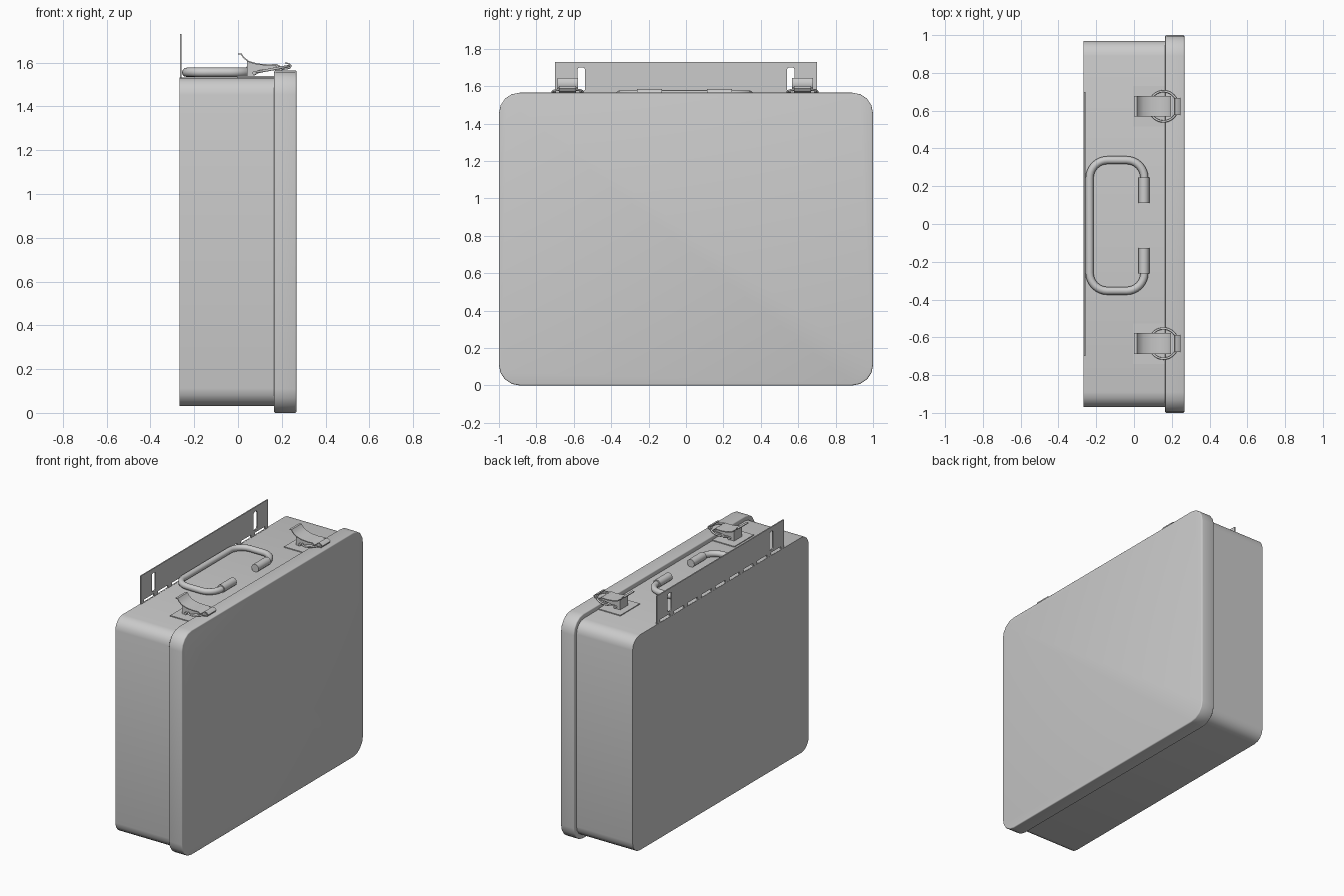
import bpy, bmesh, math
from mathutils import Matrix, Vector

if "Cube" in bpy.data.objects:
    bpy.data.objects.remove(bpy.data.objects["Cube"])

YZ = Matrix(((0, 0, 1, 0), (1, 0, 0, 0), (0, 1, 0, 0), (0, 0, 0, 1)))   # outline in y,z, depth along x
XZ = Matrix(((1, 0, 0, 0), (0, 0, -1, 0), (0, 1, 0, 0), (0, 0, 0, 1)))  # outline in x,z, depth along -y


def add(name, mesh, angle=40):
    mesh.name = name
    mesh.shade_smooth()
    mesh.set_sharp_from_angle(angle=math.radians(angle))
    ob = bpy.data.objects.new(name, mesh)
    bpy.context.collection.objects.link(ob)
    return ob


def rounded(x0, x1, y0, y1, r, seg=4):
    pts = []
    for cx, cy, a0 in ((x1 - r, y1 - r, 0), (x0 + r, y1 - r, 90), (x0 + r, y0 + r, 180), (x1 - r, y0 + r, 270)):
        for i in range(seg + 1):
            a = math.radians(a0 + 90 * i / seg)
            pts.append((cx + r * math.cos(a), cy + r * math.sin(a)))
    return pts


def prism(name, pts, d0, d1, mat, bevel=0):
    bm = bmesh.new()
    lo = [bm.verts.new((x, y, d0)) for x, y in pts]
    hi = [bm.verts.new((x, y, d1)) for x, y in pts]
    caps = [bm.faces.new(lo), bm.faces.new(hi)]
    for i in range(len(pts)):
        j = (i + 1) % len(pts)
        bm.faces.new((lo[i], lo[j], hi[j], hi[i]))
    bmesh.ops.recalc_face_normals(bm, faces=bm.faces[:])
    if bevel:
        edges = [e for f in caps for e in f.edges]
        bmesh.ops.bevel(bm, geom=edges, offset=bevel, segments=3, profile=0.5, affect='EDGES')
    bm.transform(mat)
    me = bpy.data.meshes.new(name)
    bm.to_mesh(me)
    bm.free()
    return add(name, me)


def box(name, x0, x1, y0, y1, z0, z1):
    return prism(name, [(x0, y0), (x1, y0), (x1, y1), (x0, y1)], z0, z1, Matrix())


def curve_mesh(name, splines, cyclic, dims='3D', mat=Matrix(), **settings):
    cu = bpy.data.curves.new(name + "_path", 'CURVE')
    cu.dimensions = dims
    for key, value in settings.items():
        setattr(cu, key, value)
    for pts in splines:
        s = cu.splines.new('POLY')
        s.points.add(len(pts) - 1)
        for p, co in zip(s.points, pts):
            p.co = (*co, 0, 1) if len(co) == 2 else (*co, 1)
        s.use_cyclic_u = cyclic
    tmp = bpy.data.objects.new(name + "_path", cu)
    bpy.context.collection.objects.link(tmp)
    dg = bpy.context.evaluated_depsgraph_get()
    me = bpy.data.meshes.new_from_object(tmp.evaluated_get(dg))
    bpy.data.objects.remove(tmp)
    me.transform(mat)
    return add(name, me)


def tube(name, pts, r, cyclic=False):
    return curve_mesh(name, [pts], cyclic, bevel_depth=r, bevel_resolution=4, use_fill_caps=True)


def strip(pts, t):
    # gives a thin open profile a thickness
    v = [Vector(p) for p in pts]
    back = []
    for i, p in enumerate(v):
        d = (v[min(i + 1, len(v) - 1)] - v[max(i - 1, 0)]).normalized()
        back.append(tuple(p + Vector((d.y, -d.x)) * t))
    return list(pts) + back[::-1]


# case body and lid
prism("case_body", rounded(-0.97, 0.97, 0.032, 1.533, 0.08), -0.267, 0.18, YZ)
prism("case_lid", rounded(-1, 1, 0, 1.565, 0.11), 0.165, 0.267, YZ, 0.007)

# hanging plate with two slots and a row of perforations
loops = [[(-0.7, 1.525), (0.7, 1.525), (0.7, 1.73), (-0.7, 1.73)]]
loops += [rounded(c - 0.021, c + 0.021, 1.572, 1.70, 0.015) for c in (-0.56, 0.56)]
loops += [rounded(c - 0.055, c + 0.055, 1.534, 1.554, 0.004, 2) for c in [0.153 * i for i in range(-4, 5)]]
curve_mesh("hanging_plate", loops, True, '2D', Matrix.Translation((-0.262, 0, 0)) @ YZ,
           extrude=0.004, fill_mode='BOTH')

# carrying handle, lying flat, and its two sleeves
HY, HZ = -0.008, 1.556
arc = [p for p in rounded(-0.235, 0.055, -0.346, 0.346, 0.095, 8)]
path = [(0.055, 0.13)] + arc[:27] + arc[27:] + [(0.055, -0.13)]
tube("handle_wire", [(x, y + HY, HZ) for x, y in path], 0.021)
for side, s in (("left", -1), ("right", 1)):
    tube("handle_sleeve_" + side, [(0.053, HY + s * y, HZ + 0.002) for y in (0.12, 0.255)], 0.028)

# latches
lever = [(0.0, 1.643), (0.016, 1.643), (0.027, 1.626), (0.05, 1.608), (0.09, 1.596),
         (0.14, 1.592), (0.175, 1.594), (0.195, 1.584)]
cheek = [(0.042, 1.538), (0.07, 1.538), (0.10, 1.556), (0.19, 1.574), (0.188, 1.584),
         (0.14, 1.59), (0.09, 1.593), (0.042, 1.61)]
hook = [(0.168, 1.568), (0.205, 1.572), (0.235, 1.577), (0.241, 1.585), (0.232, 1.592), (0.215, 1.596)]
for side, cy in (("left", -0.633), ("right", 0.623)):
    move = Matrix.Translation((0, cy, 0)) @ XZ
    box("latch_base_" + side, -0.005, 0.166, cy - 0.107, cy + 0.107, 1.53, 1.539)
    prism("latch_lever_" + side, strip(lever, 0.006), -0.055, 0.055, move)
    prism("latch_block_" + side, cheek, -0.042, 0.042, move)
    prism("latch_catch_" + side, strip(hook, 0.006), -0.045, 0.045, move)
    tube("latch_pivot_" + side, [(0.075, cy + y, 1.553) for y in (-0.055, 0.055)], 0.009)
    ring = []
    for i in range(40):
        a = math.tau * i / 40
        ring.append((0.156 + 0.076 * math.cos(a), cy + 0.08 * math.sin(a), 1.570 + 0.014 * math.cos(a)))
    tube("latch_ring_" + side, ring, 0.006, True)
